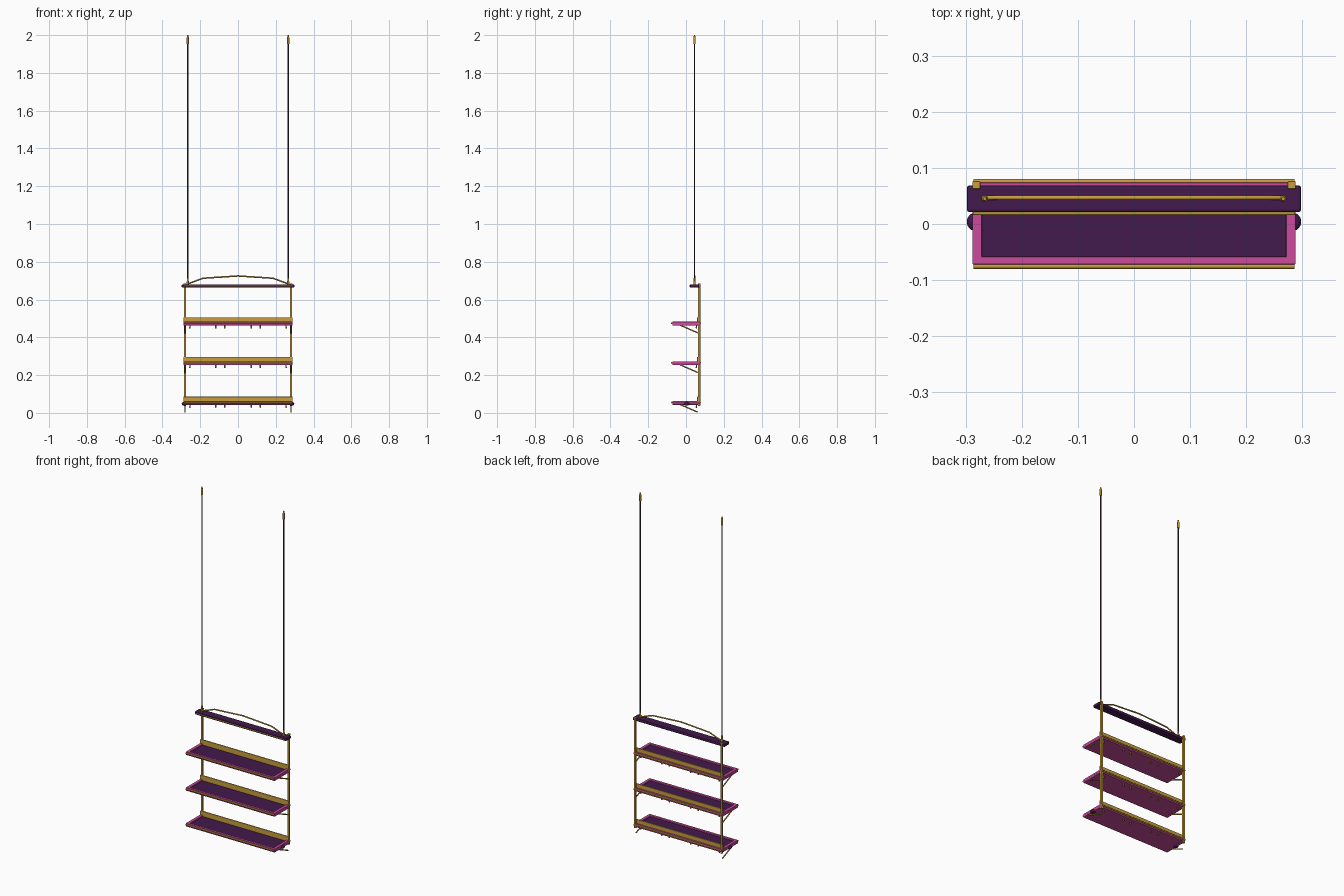
import bpy, math
from mathutils import Vector

if "Cube" in bpy.data.objects:
    bpy.data.objects.remove(bpy.data.objects["Cube"])


def material(name, rgb):
    m = bpy.data.materials.new(name)
    m.diffuse_color = (*rgb, 1)
    m.use_nodes = True
    m.node_tree.nodes["Principled BSDF"].inputs["Base Color"].default_value = m.diffuse_color
    return m


PURPLE = material("dark_purple", (0.055, 0.010, 0.072))
PINK = material("pink", (0.60, 0.07, 0.34))
GOLD = material("gold", (0.58, 0.34, 0.05))
ROPE = material("rope_dark", (0.05, 0.03, 0.04))


def finish(ob, name, mat, smooth=True):
    ob.name = name
    ob.data.materials.append(mat)
    if smooth:
        bpy.ops.object.shade_smooth_by_angle(angle=math.radians(40))
    return ob


def box(name, lo, hi, mat, bevel=0.0):
    lo, hi = Vector(lo), Vector(hi)
    bpy.ops.mesh.primitive_cube_add(size=1, location=(lo + hi) / 2)
    ob = bpy.context.object
    ob.scale = hi - lo
    bpy.ops.object.transform_apply(location=False, rotation=False, scale=True)
    if bevel:
        b = ob.modifiers.new("bevel", 'BEVEL')
        b.width, b.segments = bevel, 2
    return finish(ob, name, mat, smooth=False)


def rod(name, a, b, r, mat, r2=None, sides=12):
    a, b = Vector(a), Vector(b)
    d = b - a
    bpy.ops.mesh.primitive_cone_add(vertices=sides, radius1=r, radius2=r if r2 is None else r2,
                                    depth=d.length, location=(a + b) / 2,
                                    rotation=d.to_track_quat('Z', 'Y').to_euler())
    return finish(bpy.context.object, name, mat)


def ball(name, loc, scale, mat):
    bpy.ops.mesh.primitive_uv_sphere_add(segments=16, ring_count=10, radius=1, location=loc)
    ob = bpy.context.object
    ob.scale = scale
    return finish(ob, name, mat)


# Three trays with raised rims, trims, back rails, hooks and braces
for i, z in enumerate((0.055, 0.265, 0.475)):
    n = f"tray_{i + 1}"
    box(n + "_base", (-0.288, -0.072, z - 0.012), (0.288, 0.074, z - 0.002), PINK, 0.002)
    box(n + "_panel", (-0.272, -0.058, z - 0.003), (0.272, 0.064, z + 0.001), PURPLE)
    box(n + "_front_rim", (-0.288, -0.072, z - 0.003), (0.288, -0.058, z + 0.008), PINK, 0.002)
    box(n + "_back_rim", (-0.288, 0.064, z - 0.003), (0.288, 0.074, z + 0.008), PINK, 0.002)
    for s in (-1, 1):
        x0, x1 = sorted((s * 0.288, s * 0.271))
        box(n + "_side_rim", (x0, -0.070, z - 0.003), (x1, 0.072, z + 0.008), PINK, 0.002)
        # edge trim, front then back
        rod(n + "_trim", (-0.286, s * 0.0755, z), (0.286, s * 0.0755, z), 0.0045, GOLD)
        # diagonal brace
        rod(n + "_brace", (s * 0.281, -0.03, z - 0.011), (s * 0.281, 0.062, z - 0.051), 0.0035, GOLD)
        # hooks under the tray
        for x in (0.07, 0.118, 0.255):
            rod(n + "_hook_stem", (s * x, 0.055, z - 0.011), (s * x, 0.055, z - 0.024), 0.003, GOLD)
            ball(n + "_hook_tip", (s * x, 0.055, z - 0.024), (0.0045,) * 3, GOLD)
    box(n + "_back_rail", (-0.288, 0.059, z), (0.288, 0.067, z + 0.031), GOLD, 0.002)

# Top board with front trim
box("top_board", (-0.298, 0.021, 0.663), (0.298, 0.069, 0.681), PURPLE, 0.005)
rod("top_board_trim", (-0.287, 0.019, 0.672), (0.287, 0.019, 0.672), 0.003, GOLD)

for s in (-1, 1):
    # Rear posts with caps
    x = s * 0.281
    box("post", (x - 0.006, 0.0635, 0.036), (x + 0.006, 0.0755, 0.681), GOLD, 0.002)
    box("post_cap", (x - 0.007, 0.0625, 0.678), (x + 0.007, 0.0765, 0.686), GOLD, 0.002)
    # Hanging ropes with gold ferrules
    x = s * 0.266
    rod("rope", (x, 0.045, 0.68), (x, 0.045, 1.97), 0.0033, ROPE)
    rod("rope_lower_ferrule", (x, 0.045, 0.68), (x, 0.045, 0.715), 0.006, GOLD, 0.0045)
    rod("rope_upper_ferrule", (x, 0.045, 1.952), (x, 0.045, 1.985), 0.006, GOLD)
    rod("rope_upper_tip", (x, 0.045, 1.985), (x, 0.045, 2.0), 0.006, GOLD, 0.003)
    # Rounded end knobs on the lowest tray
    ball("end_knob", (s * 0.284, 0.004, 0.048), (0.014, 0.016, 0.010), PURPLE)

# Arched handle above the top board
arch = [(-0.266, 0.683), (-0.185, 0.713), (0, 0.725), (0.185, 0.713), (0.266, 0.683)]
cu = bpy.data.curves.new("arched_handle", 'CURVE')
cu.dimensions = '3D'
cu.bevel_depth = 0.004
cu.bevel_resolution = 2
cu.use_fill_caps = True
sp = cu.splines.new('POLY')
sp.points.add(len(arch) - 1)
for p, (x, z) in zip(sp.points, arch):
    p.co = (x, 0.047, z, 1)
handle = bpy.data.objects.new("arched_handle", cu)
bpy.context.collection.objects.link(handle)
cu.materials.append(GOLD)
